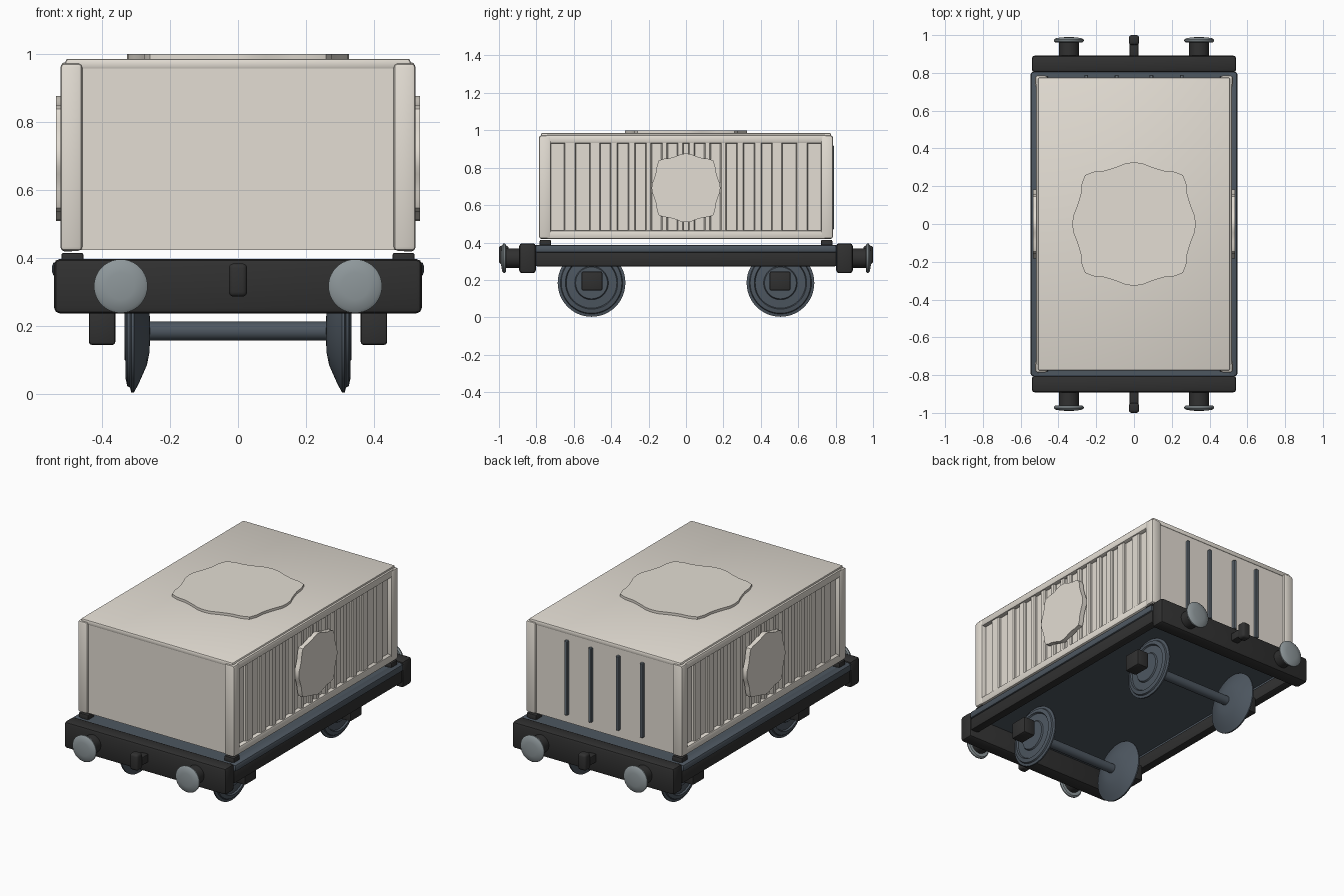
import bpy, bmesh, math
from mathutils import Matrix, Vector

cube = bpy.data.objects.get("Cube")
if cube:
    bpy.data.objects.remove(cube, do_unlink=True)


def material(name, rgb):
    m = bpy.data.materials.new(name)
    m.use_nodes = True
    col = (*rgb, 1)
    m.diffuse_color = col
    node = next(n for n in m.node_tree.nodes if n.type == 'BSDF_PRINCIPLED')
    node.inputs["Base Color"].default_value = col
    node.inputs["Roughness"].default_value = 0.7
    return m


CREAM = material("warm cream", (0.77, 0.725, 0.655))
BLACK = material("charcoal black", (0.03, 0.03, 0.03))
SLATE = material("slate blue", (0.075, 0.095, 0.118))
BAR_BLUE = material("light slate", (0.14, 0.17, 0.2))
STEEL = material("pale steel", (0.27, 0.31, 0.325))


def finish(name, bm, mat, angle=35):
    bmesh.ops.recalc_face_normals(bm, faces=bm.faces)
    me = bpy.data.meshes.new(name)
    bm.to_mesh(me)
    bm.free()
    me.materials.append(mat)
    me.shade_smooth()
    me.set_sharp_from_angle(angle=math.radians(angle))
    ob = bpy.data.objects.new(name, me)
    bpy.context.scene.collection.objects.link(ob)
    return ob


def box(name, lo, hi, mat, bevel=0.0, segments=2):
    """Bevelled box between two corners."""
    lo, hi = Vector(lo), Vector(hi)
    bm = bmesh.new()
    bmesh.ops.create_cube(bm, size=1)
    bmesh.ops.scale(bm, vec=hi - lo, verts=bm.verts)
    bmesh.ops.translate(bm, vec=(lo + hi) / 2, verts=bm.verts)
    if bevel:
        bmesh.ops.bevel(bm, geom=bm.edges[:], offset=bevel, segments=segments,
                        affect='EDGES', profile=0.5)
    return finish(name, bm, mat)


def lathe(name, profile, origin, rot, mat, steps=40):
    """Spin (radius, height) points round z, then turn and place the result."""
    bm = bmesh.new()
    vs = [bm.verts.new((r, 0, h)) for r, h in profile]
    es = [bm.edges.new(pair) for pair in zip(vs, vs[1:])]
    bmesh.ops.spin(bm, geom=vs + es, axis=(0, 0, 1), cent=(0, 0, 0),
                   angle=math.tau, steps=steps)
    bmesh.ops.remove_doubles(bm, verts=bm.verts, dist=1e-5)
    bmesh.ops.transform(bm, matrix=Matrix.Translation(origin) @ rot, verts=bm.verts)
    return finish(name, bm, mat)


def plaque(name, size, thick, origin, rot):
    """Flat ornament: rounded corner lobes with bowed sides."""
    bm = bmesh.new()
    radii = [1.02, 1.015, 0.99, 0.99, 1.015, 1.09, 1.145]  # axis to diagonal
    ring = []
    for i in range(48):
        k = i % 12
        r = size * radii[min(k, 12 - k)]
        a = math.tau * i / 48
        ring.append(bm.verts.new((r * math.cos(a), r * math.sin(a), 0)))
    base = bm.faces.new(ring)
    top = bmesh.ops.extrude_face_region(bm, geom=[base])["geom"]
    tops = [v for v in top if isinstance(v, bmesh.types.BMVert)]
    bmesh.ops.translate(bm, vec=(0, 0, thick), verts=tops)
    bmesh.ops.transform(bm, matrix=Matrix.Translation(origin) @ rot, verts=bm.verts)
    return finish(name, bm, CREAM)


SIDES = ((1, "left"), (-1, "right"))
ENDS = ((-1, "front"), (1, "back"))


def span(s, a, b):
    return sorted((s * a, s * b))


# Van body: core, roof lid and roof ornament
box("body_core", (-0.495, -0.772, 0.422), (0.495, 0.772, 0.965), CREAM)
box("roof", (-0.508, -0.776, 0.955), (0.508, 0.776, 0.985), CREAM, 0.008)
plaque("roof_plaque", 0.32, 0.02, (0, 0, 0.98), Matrix())

rib_rows = [(0.03, 0.035), (0.115, 0.035), (0.2, 0.035), (0.29, 0.04),
            (0.385, 0.045), (0.487, 0.06), (0.62, 0.065)]

for sx, side in SIDES:
    # Side frame rails
    for z0, z1, label in ((0.418, 0.465, "bottom"), (0.93, 0.975, "top")):
        x0, x1 = span(sx, 0.48, 0.52)
        box(f"{side}_{label}_rail", (x0, -0.75, z0), (x1, 0.75, z1), CREAM, 0.01)
    # Vertical side ribs
    for n, (y, w) in enumerate(rib_rows):
        for sy, end in ENDS:
            x0, x1 = span(sx, 0.485, 0.512)
            box(f"{side}_{end}_rib_{n}", (x0, sy * y - w / 2, 0.455),
                (x1, sy * y + w / 2, 0.94), CREAM, 0.006, 1)
    plaque(f"{side}_plaque", 0.18, 0.03, (sx * 0.506, 0, 0.692),
           Matrix.Rotation(sx * math.pi / 2, 4, 'Y'))

    for sy, end in ENDS:
        # Corner posts on small feet
        x0, x1 = span(sx, 0.458, 0.523)
        y0, y1 = span(sy, 0.722, 0.786)
        box(f"{end}_{side}_post", (x0, y0, 0.42), (x1, y1, 0.972), CREAM, 0.012)
        x0, x1 = span(sx, 0.455, 0.52)
        y0, y1 = span(sy, 0.722, 0.782)
        box(f"{end}_{side}_foot", (x0, y0, 0.375), (x1, y1, 0.414), BLACK, 0.006)

# Bars on the back end
for n, x in enumerate((-0.253, -0.092, 0.092, 0.253)):
    box(f"back_bar_{n}", (x - 0.01, 0.765, 0.47), (x + 0.01, 0.79, 0.92),
        BAR_BLUE, 0.003, 1)

# Open underframe: thin deck, edge strips and side sills
box("deck", (-0.53, -0.805, 0.366), (0.53, 0.805, 0.386), SLATE)
for sx, side in SIDES:
    x0, x1 = span(sx, 0.495, 0.547)
    box(f"{side}_deck_edge", (x0, -0.805, 0.345), (x1, 0.805, 0.388), SLATE, 0.012)
    x0, x1 = span(sx, 0.485, 0.538)
    box(f"{side}_sill", (x0, -0.805, 0.273), (x1, 0.805, 0.352), BLACK, 0.008)

# Buffer and wheel profiles, as (radius, distance outward)
stem = [(0, 0), (0.053, 0), (0.053, 0.085), (0, 0.085)]
head = [(0, 0), (0.072, 0), (0.079, 0.007), (0.079, 0.014), (0.07, 0.021),
        (0.04, 0.026), (0, 0.028)]
wheel = [(0, 0.259), (0.06, 0.26), (0.1, 0.268), (0.15, 0.29), (0.181, 0.306),
         (0.181, 0.314), (0.166, 0.318), (0.162, 0.326), (0.14, 0.331),
         (0.135, 0.322), (0.09, 0.326), (0.085, 0.334), (0, 0.334)]
AXLE_Z = 0.184

for sy, end in ENDS:
    # Buffer beam and coupling hook
    y0, y1 = span(sy, 0.803, 0.892)
    box(f"{end}_beam", (-0.541, y0, 0.236), (0.541, y1, 0.396), BLACK, 0.016)
    y0, y1 = span(sy, 0.88, 0.97)
    box(f"{end}_hook_shank", (-0.024, y0, 0.3), (0.024, y1, 0.35), BLACK, 0.006)
    y0, y1 = span(sy, 0.948, 1.0)
    box(f"{end}_hook_tip", (-0.027, y0, 0.285), (0.027, y1, 0.383), BLACK, 0.014, 3)

    # Axle
    axle_turn = Matrix.Rotation(math.pi / 2, 4, 'Y')
    lathe(f"{end}_axle", [(0, -0.29), (0.028, -0.29), (0.028, 0.29), (0, 0.29)],
          (0, sy * 0.505, AXLE_Z), axle_turn, SLATE, 20)

    out = Matrix.Rotation(-sy * math.pi / 2, 4, 'X')
    for sx, side in SIDES:
        # Buffers
        lathe(f"{end}_{side}_buffer_stem", stem, (sx * 0.345, sy * 0.885, 0.316),
              out, BLACK, 24)
        lathe(f"{end}_{side}_buffer_head", head, (sx * 0.345, sy * 0.962, 0.316),
              out, STEEL)
        # Wheels and axle boxes
        turn = Matrix.Rotation(sx * math.pi / 2, 4, 'Y')
        lathe(f"{end}_{side}_wheel", wheel, (0, sy * 0.505, AXLE_Z), turn, SLATE, 48)
        x0, x1 = span(sx, 0.361, 0.439)
        box(f"{end}_{side}_axle_box", (x0, sy * 0.503 - 0.056, 0.143),
            (x1, sy * 0.503 + 0.056, 0.245), BLACK, 0.009)
